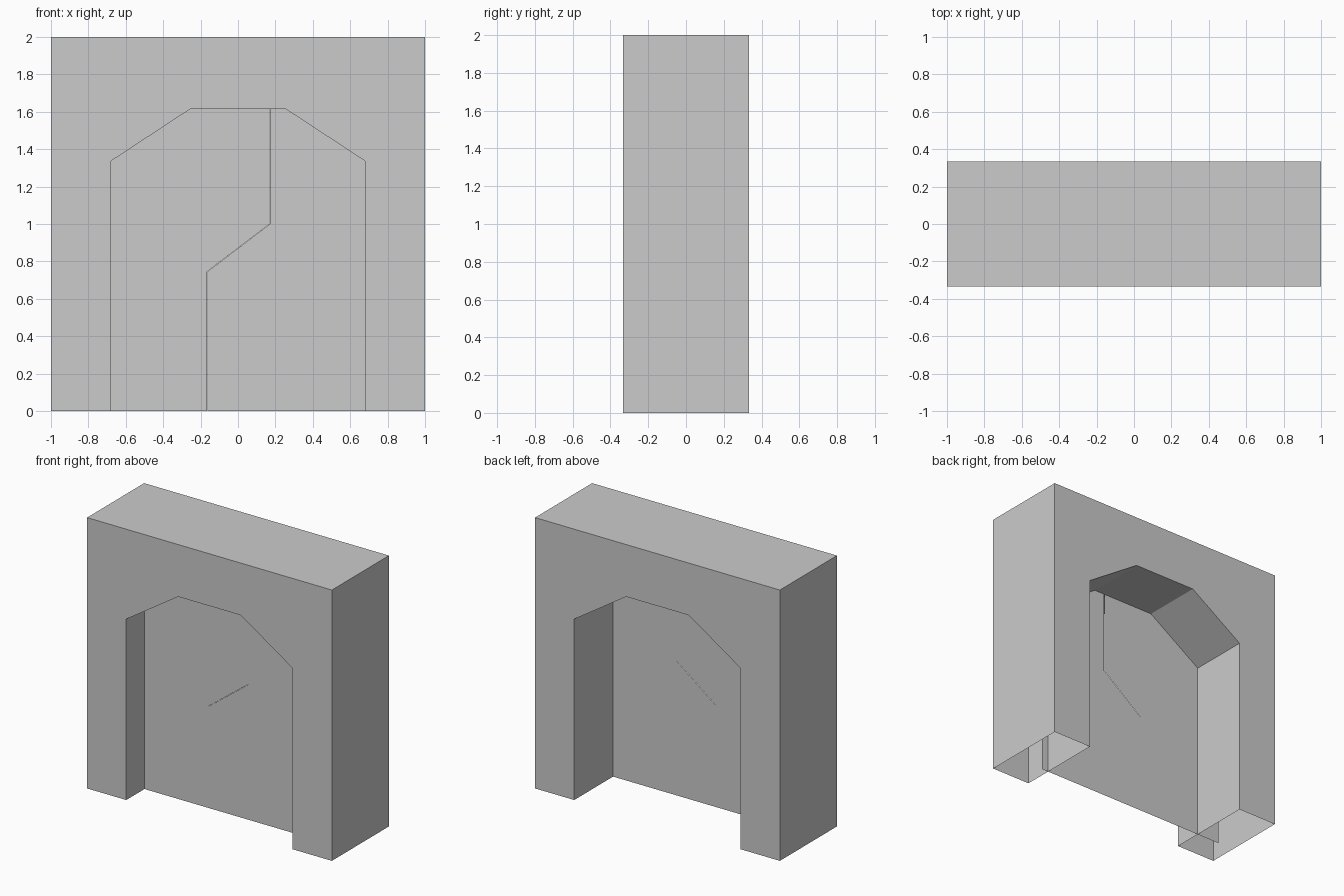
import bpy, bmesh

if "Cube" in bpy.data.objects:
    bpy.data.objects.remove(bpy.data.objects["Cube"])

HALF_DEPTH = 0.333
PANEL_Y = -0.12


def make_object(name, bm):
    mesh = bpy.data.meshes.new(name)
    bm.to_mesh(mesh)
    bm.free()
    obj = bpy.data.objects.new(name, mesh)
    bpy.context.collection.objects.link(obj)
    return obj


def profile_face(bm, points, y):
    # flat face in the xz plane, facing the front
    face = bm.faces.new([bm.verts.new((x, y, z)) for x, z in points])
    face.normal_update()
    if face.normal.y > 0:
        face.normal_flip()
    return face


# Wall frame: block with a faceted arch opening, hollow legs open underneath
half = [(1, 2), (1, 0), (0.68, 0), (0.68, 1.336), (0.255, 1.615)]
outline = half + [(-x, z) for x, z in reversed(half)]
bm = bmesh.new()
front = profile_face(bm, outline, -HALF_DEPTH)
ext = bmesh.ops.extrude_face_region(bm, geom=[front], use_keep_orig=True)
moved = [v for v in ext["geom"] if isinstance(v, bmesh.types.BMVert)]
bmesh.ops.translate(bm, verts=moved, vec=(0, 2 * HALF_DEPTH, 0))
bmesh.ops.recalc_face_normals(bm, faces=bm.faces[:])
bottoms = [f for f in bm.faces if all(v.co.z < 0.001 for v in f.verts)]
bmesh.ops.delete(bm, geom=bottoms, context='FACES')
make_object("wall_frame", bm)

# Two thin sliding door leaves meeting at a zigzag seam
TOP = 1.66
GAP = 0.001
seam = [(0.17, TOP), (0.17, 1.0), (-0.165, 0.745), (-0.165, 0)]
for name, edge_x, gap in (("left_door_leaf", -0.87, -GAP),
                          ("right_door_leaf", 0.735, GAP)):
    bm = bmesh.new()
    points = [(x + gap, z) for x, z in seam] + [(edge_x, 0), (edge_x, TOP)]
    profile_face(bm, points, PANEL_Y)
    make_object(name, bm)
